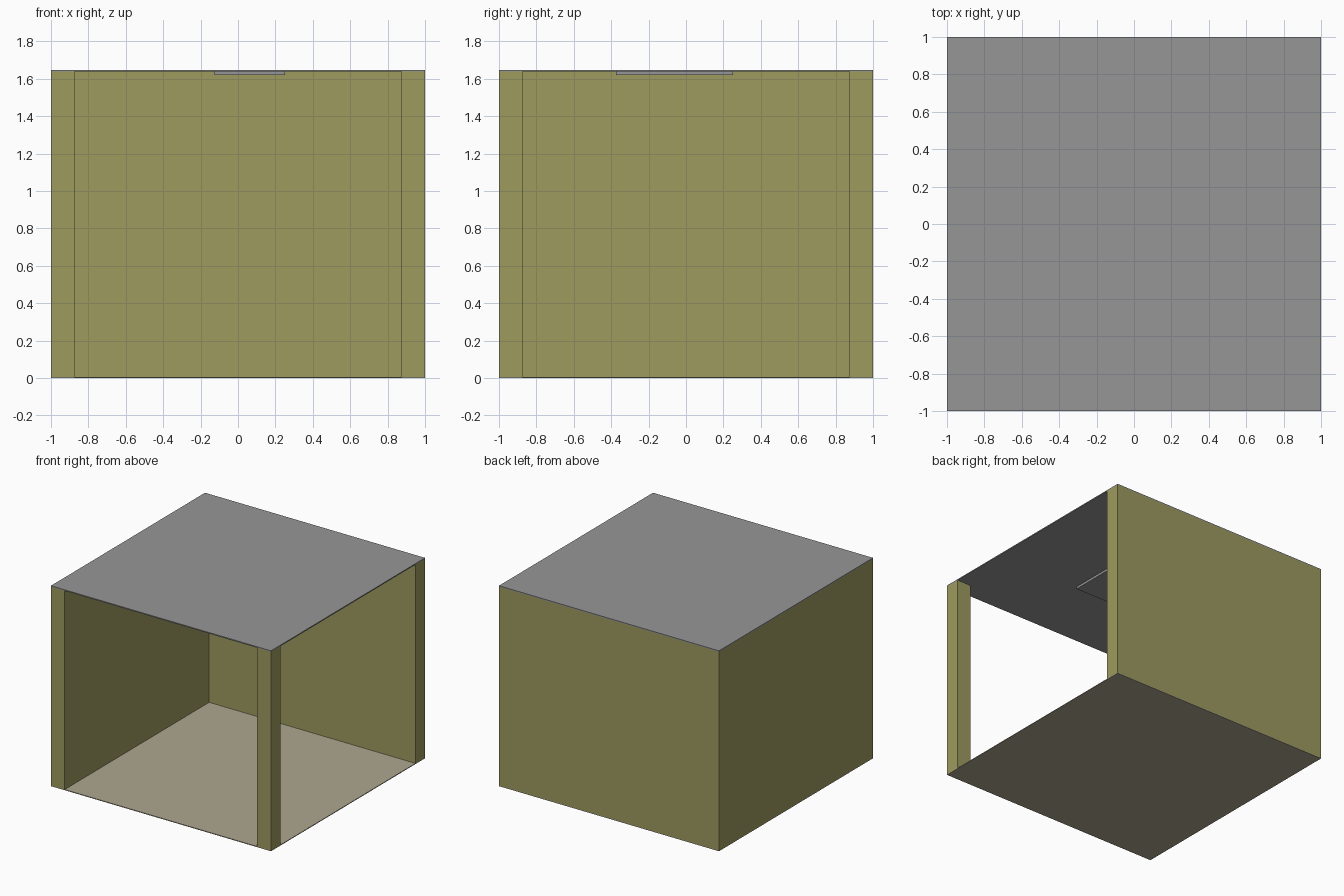
import bpy
import bmesh

if "Cube" in bpy.data.objects:
    bpy.data.objects.remove(bpy.data.objects["Cube"])


def material(name, rgb):
    m = bpy.data.materials.new(name)
    m.diffuse_color = (*rgb, 1.0)
    m.use_nodes = True
    m.node_tree.nodes["Principled BSDF"].inputs["Base Color"].default_value = m.diffuse_color
    return m


olive = material("olive wall", (0.342, 0.328, 0.114))
grey = material("grey roof", (0.305, 0.305, 0.305))
beige = material("beige floor", (0.425, 0.384, 0.277))


def prism(name, outline, z0, z1, mat):
    """Extrude a counter-clockwise plan outline from z0 up to z1."""
    bm = bmesh.new()
    base = bm.faces.new([bm.verts.new((x, y, z0)) for x, y in outline])
    top = bmesh.ops.extrude_face_region(bm, geom=[base])["geom"]
    for v in top:
        if isinstance(v, bmesh.types.BMVert):
            v.co.z = z1
    bmesh.ops.recalc_face_normals(bm, faces=bm.faces)
    mesh = bpy.data.meshes.new(name)
    bm.to_mesh(mesh)
    bm.free()
    mesh.materials.append(mat)
    ob = bpy.data.objects.new(name, mesh)
    bpy.context.collection.objects.link(ob)
    return ob


def rect(x0, x1, y0, y1):
    return [(x0, y0), (x1, y0), (x1, y1), (x0, y1)]


T = 0.125          # wall and post thickness
I = 1 - T          # inner face position
FLOOR, CEILING, TOP = 0.006, 1.638, 1.647

# Floor and roof slabs
prism("floor", rect(-1, 1, -1, 1), 0, FLOOR, beige)
prism("roof", rect(-1, 1, -1, 1), CEILING, TOP, grey)

# Left and back walls as one L-shaped plan
prism("corner_walls",
      [(-1, -1), (-I, -1), (-I, I), (1, I), (1, 1), (-1, 1)],
      FLOOR, CEILING, olive)

# Free-standing post at the open corner
prism("corner_post", rect(I, 1, -1, -I), FLOOR, CEILING, olive)

# Shallow panel under the ceiling
prism("ceiling_panel", rect(-0.125, 0.25, -0.375, 0.25), 1.619, CEILING, grey)
